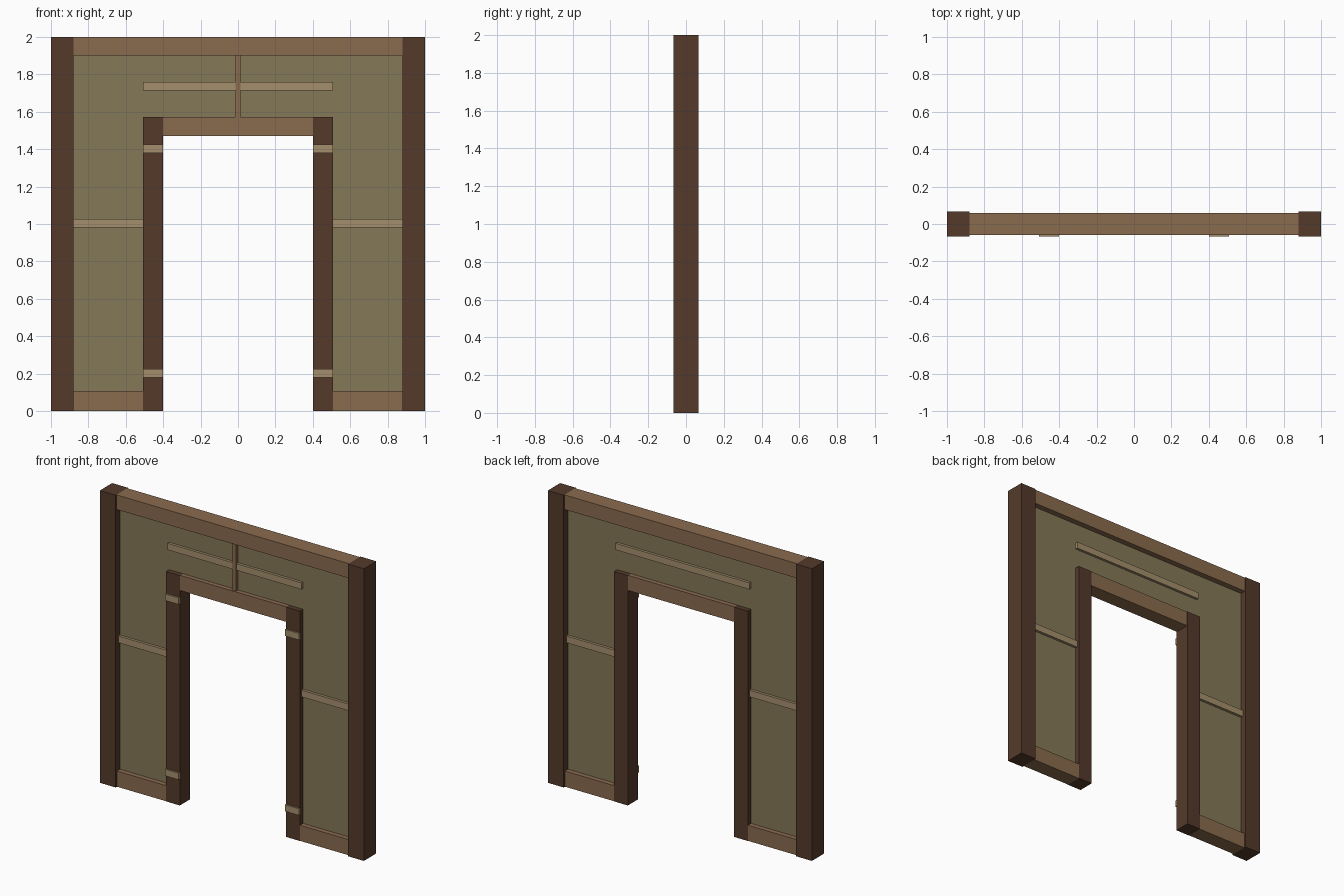
import bpy, bmesh

if "Cube" in bpy.data.objects:
    bpy.data.objects.remove(bpy.data.objects["Cube"])


def material(name, rgb):
    m = bpy.data.materials.new(name)
    m.diffuse_color = (*rgb, 1)
    m.use_nodes = True
    m.node_tree.nodes["Principled BSDF"].inputs["Base Color"].default_value = m.diffuse_color
    return m


DARK = material("dark_wood", (0.089, 0.042, 0.024))
BROWN = material("brown_wood", (0.254, 0.147, 0.076))
PANEL = material("panel_boards", (0.235, 0.188, 0.098))
PALE = material("pale_wood", (0.376, 0.275, 0.15))


def link(name, bm, mat):
    bmesh.ops.recalc_face_normals(bm, faces=bm.faces)
    me = bpy.data.meshes.new(name)
    bm.to_mesh(me)
    bm.free()
    me.materials.append(mat)
    ob = bpy.data.objects.new(name, me)
    bpy.context.collection.objects.link(ob)
    return ob


def box(name, x, y, z, mat):
    """Box from (min, max) ranges on each axis."""
    bm = bmesh.new()
    bmesh.ops.create_cube(bm, size=1)
    for v in bm.verts:
        v.co = [r[0] if c < 0 else r[1] for c, r in zip(v.co, (x, y, z))]
    return link(name, bm, mat)


def pair(name, x, y, z, mat):
    """Same box on the right and mirrored to the left."""
    box("right_" + name, x, y, z, mat)
    box("left_" + name, (-x[1], -x[0]), y, z, mat)


# Main frame
pair("outer_post", (0.88, 1.0), (-0.067, 0.067), (0, 2.0), DARK)
pair("door_post", (0.402, 0.507), (-0.055, 0.055), (0, 1.573), DARK)
pair("sill", (0.507, 0.88), (-0.053, 0.053), (0, 0.107), BROWN)
box("top_beam", (-0.88, 0.88), (-0.059, 0.059), (1.9, 2.0), BROWN)
box("door_lintel", (-0.402, 0.402), (-0.051, 0.051), (1.47, 1.573), BROWN)

# Wall panel around the doorway
bm = bmesh.new()
outline = [(-0.88, 0.107), (-0.507, 0.107), (-0.507, 1.573), (0.507, 1.573),
           (0.507, 0.107), (0.88, 0.107), (0.88, 1.9), (-0.88, 1.9)]
face = bm.faces.new([bm.verts.new((x, -0.02, z)) for x, z in outline])
ext = bmesh.ops.extrude_face_region(bm, geom=[face], use_keep_orig=True)
moved = [g for g in ext["geom"] if isinstance(g, bmesh.types.BMVert)]
bmesh.ops.translate(bm, vec=(0, 0.04, 0), verts=moved)
link("wall_panel", bm, PANEL)

# Battens on both faces
for side, y in (("front", (-0.038, -0.02)), ("back", (0.02, 0.038))):
    pair(side + "_side_batten", (0.507, 0.88), y, (0.98, 1.026), PALE)
    box(side + "_top_batten", (-0.507, 0.507), y, (1.715, 1.76), PALE)

# Vertical strip above the door, front only
box("centre_strip", (-0.014, 0.014), (-0.043, -0.02), (1.573, 1.9), BROWN)

# Bands on the front of the door posts
for label, z in (("lower_band", 0.18), ("upper_band", 1.38)):
    pair(label, (0.402, 0.507), (-0.067, -0.055), (z, z + 0.045), PALE)
